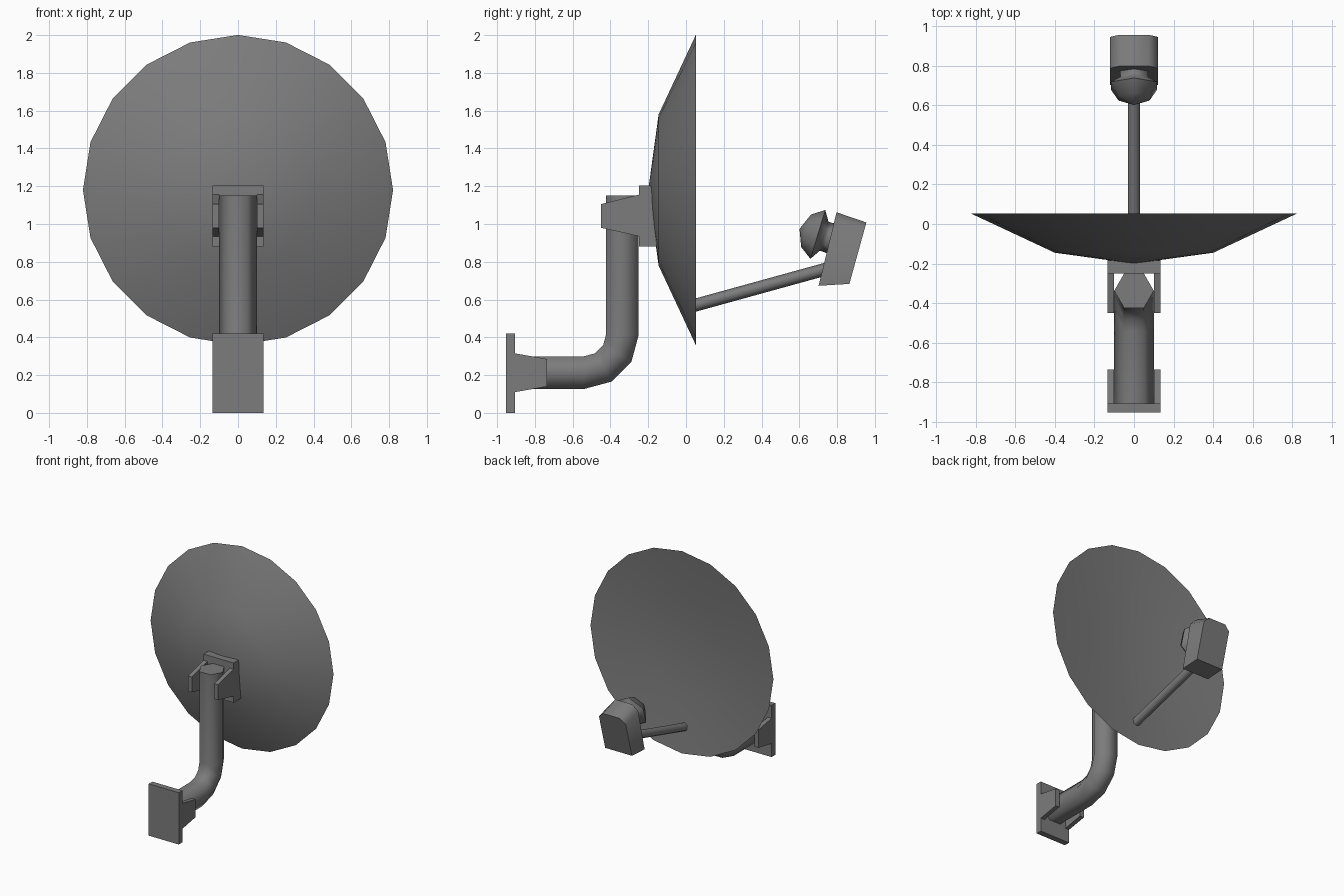
import bpy, bmesh, math
from mathutils import Vector

cube = bpy.data.objects.get("Cube")
if cube:
    bpy.data.objects.remove(cube, do_unlink=True)

grey = bpy.data.materials.new("metal_grey")
grey.use_nodes = True
GREY = (0.2, 0.2, 0.2, 1)
grey.diffuse_color = GREY
grey.node_tree.nodes["Principled BSDF"].inputs["Base Color"].default_value = GREY


def finish(name, bm, smooth=False):
    bmesh.ops.recalc_face_normals(bm, faces=bm.faces[:])
    me = bpy.data.meshes.new(name)
    bm.to_mesh(me)
    bm.free()
    me.materials.append(grey)
    if smooth:
        for p in me.polygons:
            p.use_smooth = True
        me.set_sharp_from_angle(angle=math.radians(65))
    ob = bpy.data.objects.new(name, me)
    bpy.context.collection.objects.link(ob)


def slab(name, profile, x0, x1):
    """Extrude a (y, z) profile from x0 to x1."""
    bm = bmesh.new()
    face = bm.faces.new([bm.verts.new((x0, y, z)) for y, z in profile])
    ext = bmesh.ops.extrude_face_region(bm, geom=[face])
    moved = [v for v in ext["geom"] if isinstance(v, bmesh.types.BMVert)]
    bmesh.ops.translate(bm, verts=moved, vec=(x1 - x0, 0, 0))
    finish(name, bm)


def rings(name, stations, sides, phase=0.0):
    """Skin rings; each station is centre, direction (y, z) and radius."""
    bm = bmesh.new()
    loops = []
    for (y, z), (dy, dz), r in stations:
        up = Vector((0, -dz, dy)).normalized()
        loops.append([bm.verts.new(Vector((0, y, z)) + r * (
            Vector((1, 0, 0)) * math.cos(a) + up * math.sin(a)))
            for a in (phase + math.tau * i / sides for i in range(sides))])
    for a, b in zip(loops, loops[1:]):
        for i in range(sides):
            j = (i + 1) % sides
            bm.faces.new((a[i], a[j], b[j], b[i]))
    bm.faces.new(loops[0])
    bm.faces.new(loops[-1])
    finish(name, bm, smooth=True)


# Wall plate with two tapered cheeks, and the clamp cheeks at the pole top
slab("wall_plate", [(-.952, 0), (-.905, 0), (-.905, .42), (-.952, .42)], -.135, .135)
for side, s in (("left", 1), ("right", -1)):
    slab(side + "_wall_cheek",
         [(-.905, .11), (-.735, .14), (-.735, .285), (-.905, .315)], s * .1, s * .135)
    slab(side + "_dish_clamp",
         [(-.45, .98), (-.25, .935), (-.25, 1.155), (-.45, 1.105)], s * .1, s * .135)

# Bent six-sided pole
rings("bent_pole", [
    ((-.905, .213), (1, 0), .1),
    ((-.54, .213), (1, 0), .1),
    ((-.437, .241), (.866, .5), .1),
    ((-.364, .314), (.5, .866), .1),
    ((-.337, .413), (0, 1), .1),
    ((-.337, 1.152), (0, 1), .1)], 6)

# Mounting plate let into the back of the dish
slab("dish_mount", [(-.25, .882), (-.155, .882), (-.185, 1.205), (-.25, 1.205)], -.135, .135)

# Solid dish: deep faceted back, shallow hollow front
bm = bmesh.new()
SIDES, CZ = 20, 1.18


def dish_ring(r, y):
    return [bm.verts.new((r * math.sin(math.tau * i / SIDES), y,
                          CZ + r * math.cos(math.tau * i / SIDES))) for i in range(SIDES)]


rim = dish_ring(.821, .052)
for hub_y, mid_y in ((-.2, -.145), (-.015, 0)):
    hub = bm.verts.new((0, hub_y, CZ))
    mid = dish_ring(.4, mid_y)
    for i in range(SIDES):
        j = (i + 1) % SIDES
        bm.faces.new((hub, mid[j], mid[i]))
        bm.faces.new((mid[i], mid[j], rim[j], rim[i]))
finish("dish", bm, smooth=True)

# Arm carrying the receiver
slope = (1, .276)
rings("receiver_arm", [((-.01, .554), slope, .034), ((.78, .772), slope, .034)],
      6, math.pi / 6)

# Receiver box: outline with clipped top corners, front to back
bm = bmesh.new()
outline = [(-.12, 0), (.12, 0), (.12, .88), (.075, 1), (-.075, 1), (-.12, .88)]
ends = []
for low, high in (((.702, .673), (.797, 1.062)), ((.865, .683), (.955, 1.008))):
    lo, hi = Vector(low), Vector(high)
    ends.append([bm.verts.new((x, *lo.lerp(hi, t))) for x, t in outline])
for e in ends:
    bm.faces.new(e)
n = len(outline)
for i in range(n):
    j = (i + 1) % n
    bm.faces.new((ends[0][i], ends[0][j], ends[1][j], ends[1][i]))
finish("receiver_box", bm, smooth=True)

# Feed horn: neck, flared rim and domed nose, along a tilted axis
axis = Vector((-.956, .29))
base = Vector((.698, .945))
rings("feed_horn", [(base + axis * d, axis, r) for d, r in
                    ((-.1, .085), (-.055, .08), (-.035, .08), (0, .135), (.065, .09), (.1, .004))],
      6, math.pi / 6)
